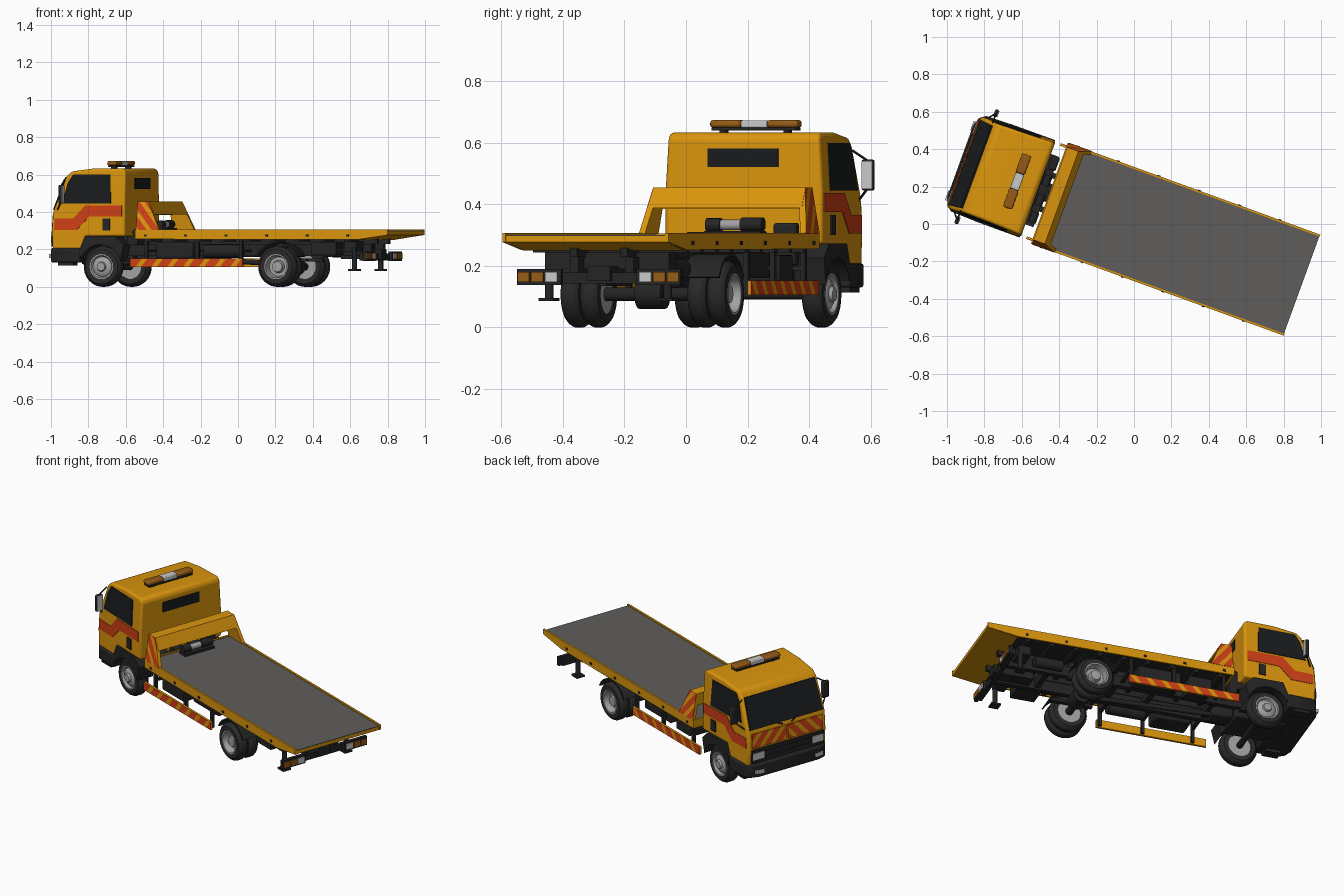
import bpy, bmesh, math
from math import pi, cos, sin
from mathutils import Matrix, Vector

if "Cube" in bpy.data.objects:
    bpy.data.objects.remove(bpy.data.objects["Cube"])

# The truck is built along x (cab at -x), then every part is turned 20 degrees
TURN = Matrix.Rotation(math.radians(-20), 4, 'Z')

def mat(name, *c):
    m = bpy.data.materials.new(name)
    m.diffuse_color = (*c, 1)
    m.use_nodes = True
    m.node_tree.nodes["Principled BSDF"].inputs["Base Color"].default_value = m.diffuse_color
    return m

YELLOW = mat("orange yellow paint", .70, .30, .004)
RED = mat("red paint", .62, .05, .008)
BLACK = mat("black", .018, .018, .019)
RUBBER = mat("tyre rubber", .022, .022, .022)
GLASS = mat("dark glass", .010, .011, .012)
DECK = mat("deck grey", .115, .11, .108)
STEEL = mat("wheel steel", .36, .36, .36)
AMBER = mat("amber lens", .30, .105, .008)
LIGHT = mat("pale lens", .58, .58, .58)

def finish(name, bm, *mats, bevel=0, seg=2):
    bmesh.ops.recalc_face_normals(bm, faces=bm.faces)
    bm.transform(TURN)
    for f in bm.faces:
        f.smooth = True
    for e in bm.edges:
        e.smooth = e.calc_face_angle(0) < math.radians(35)
    me = bpy.data.meshes.new(name)
    bm.to_mesh(me)
    bm.free()
    for m in mats:
        me.materials.append(m)
    ob = bpy.data.objects.new(name, me)
    bpy.context.collection.objects.link(ob)
    if bevel:
        mod = ob.modifiers.new("bevel", 'BEVEL')
        mod.width, mod.segments, mod.limit_method = bevel, seg, 'ANGLE'
        mod.angle_limit = math.radians(35)
    return ob

def solid_bm(pts, d):
    bm = bmesh.new()
    f = bm.faces.new([bm.verts.new(p) for p in pts])
    r = bmesh.ops.extrude_face_region(bm, geom=[f])
    bmesh.ops.translate(bm, vec=d, verts=[v for v in r['geom'] if isinstance(v, bmesh.types.BMVert)])
    bmesh.ops.recalc_face_normals(bm, faces=bm.faces)
    return bm

def solid(name, pts, d, m, **k):
    return finish(name, solid_bm(pts, d), m, **k)

def prism(name, pts, y0, y1, m, **k):
    return solid(name, [(x, y0, z) for x, z in pts], (0, y1 - y0, 0), m, **k)

def box(name, x0, x1, y0, y1, z0, z1, m, **k):
    return prism(name, [(x0, z0), (x1, z0), (x1, z1), (x0, z1)], y0, y1, m, **k)

def tube(name, a, b, r, m, seg=16):
    a, b = Vector(a), Vector(b)
    bm = bmesh.new()
    M = Matrix.Translation((a + b) / 2) @ (b - a).to_track_quat('Z', 'Y').to_matrix().to_4x4()
    bmesh.ops.create_cone(bm, cap_ends=True, segments=seg, radius1=r, radius2=r, depth=(b - a).length, matrix=M)
    return finish(name, bm, m)

def lathe(name, prof, x, z, s, m, seg=32):
    """Turn (radius, y) points about a sideways axis."""
    bm = bmesh.new()
    rings = [[bm.verts.new((x + r * cos(2*pi*i/seg), s * y, z + r * sin(2*pi*i/seg))) for i in range(seg)] for r, y in prof]
    for p, q in zip(rings, rings[1:]):
        for i in range(seg):
            j = (i + 1) % seg
            bm.faces.new((p[i], p[j], q[j], q[i]))
    bmesh.ops.remove_doubles(bm, verts=bm.verts, dist=1e-5)
    return finish(name, bm, m)

def striped(name, pts, d, n, period, share=.6):
    """Thin plate cut into diagonal red and yellow bands along n."""
    bm, n = solid_bm(pts, d), Vector(n).normalized()
    for k in range(-40, 40):
        for t in (k * period, (k + share) * period):
            bmesh.ops.bisect_plane(bm, geom=bm.verts[:] + bm.edges[:] + bm.faces[:], plane_co=n * t, plane_no=n)
    for f in bm.faces:
        f.material_index = 0 if (f.calc_center_median().dot(n) / period) % 1 < share else 1
    return finish(name, bm, RED, YELLOW)

# ---- cab shell: side profile, narrowing to the front and above the belt line
def half(x, z):
    return .273 - .03 * (-.545 - x) - .06 * max(0, z - .44)

cab = [(-.962, .19), (-.968, .30), (-.960, .40), (-.886, .59), (-.858, .617), (-.72, .634),
       (-.562, .634), (-.545, .615), (-.545, .27), (-.77, .27), (-.80, .19)]
bm = solid_bm([(x, -1, z) for x, z in cab], (0, 2, 0))
bmesh.ops.bisect_plane(bm, geom=bm.verts[:] + bm.edges[:] + bm.faces[:], plane_co=(0, 0, .44), plane_no=(0, 0, 1))
for v in bm.verts:
    v.co.y *= half(v.co.x, v.co.z)
finish("cab_shell", bm, YELLOW, bevel=.018, seg=3)

def side_plate(name, pts, s, m, t=.004):
    solid(name, [(x, s * (half(x, z) - .002), z) for x, z in pts], (0, s * (t + .002), 0), m)

for s in (-1, 1):
    side_plate("side_window", [(-.905, .445), (-.625, .445), (-.63, .60), (-.845, .60), (-.875, .555)], s, GLASS)
    side_plate("side_stripe", [(-.562, .375), (-.75, .375), (-.82, .305), (-.95, .305), (-.947, .365),
                               (-.84, .365), (-.77, .436), (-.562, .436)], s, RED, .003)
    side_plate("door_handle", [(-.67, .30), (-.63, .30), (-.63, .365), (-.67, .365)], s, BLACK, .006)
    # wheel arch over the front tyre
    arc = [(-.684 + .118 * cos(a), .108 + .118 * sin(a)) for a in [math.radians(15 + 11 * i) for i in range(14)]]
    prism("front_wheel_arch", arc + [(-.805, .19), (-.77, .272), (-.60, .272), (-.55, .225)], s * .17, s * .277, BLACK)
    # mirror with two arms
    box("mirror_housing", -.905, -.886, s * .283, s * .325, .445, .545, BLACK, bevel=.006)
    box("mirror_glass", -.887, -.882, s * .286, s * .322, .449, .541, LIGHT)
    tube("mirror_top_arm", (-.895, s * .25, .575), (-.895, s * .305, .54), .004, BLACK, 8)
    tube("mirror_low_arm", (-.935, s * .255, .41), (-.895, s * .305, .455), .004, BLACK, 8)
    # nose: red chevrons, headlamp, fog lamp, step
    striped("nose_chevron", [(-.968, s * .005, .305), (-.968, s * .235, .305), (-.962, s * .235, .388),
            (-.962, s * .005, .388)], (-.006, 0, 0), (0, 1, s * .9), .058)
    box("headlamp", -.978, -.95, s * .16, s * .235, .235, .275, LIGHT)
    box("fog_lamp", -.994, -.97, s * .17, s * .225, .155, .175, LIGHT)
    box("front_step", -.93, -.84, s * .2, s * .262, .113, .14, BLACK)
    tube("wiper", (-.966, s * .03, .40), (-.945, s * .15, .45), .004, BLACK, 6)

# windscreen, rear window, grille and wrap-round bumper
solid("windscreen", [(-.956, -.243, .41), (-.956, .243, .41), (-.889, .235, .583), (-.889, -.235, .583)], (-.008, 0, .003), GLASS)
box("rear_window", -.55, -.541, -.122, .122, .522, .582, GLASS)
box("grille", -.974, -.95, -.24, .24, .215, .295, BLACK)
for z in (.24, .27):
    box("grille_slat", -.980, -.97, -.15, .15, z - .005, z + .005, BLACK)
plan = [(-.80, .276), (-.94, .272), (-.972, .25), (-.988, .2)]
solid("front_bumper", [(x, y, .13) for x, y in plan] + [(x, -y, .13) for x, y in reversed(plan)], (0, 0, .078), BLACK, bevel=.008)

# ---- roof light bar
box("light_bar_base", -.688, -.642, -.145, .145, .64, .65, BLACK)
for s in (-1, 1):
    box("light_bar_amber", -.691, -.639, s * .045, s * .152, .649, .674, AMBER, bevel=.009)
    box("light_bar_foot", -.68, -.65, s * .10, s * .12, .628, .642, BLACK)
box("light_bar_centre", -.689, -.641, -.045, .045, .649, .673, LIGHT, bevel=.004)

# ---- flat bed: deck, side rails, sloping tail
box("deck_plate", -.472, .953, -.278, .278, .288, .300, DECK)
box("bed_front_edge", -.482, -.47, -.285, .285, .255, .305, YELLOW)
prism("bed_tail", [(.78, .25), (.954, .277), (.954, .297), (.78, .289)], -.278, .278, YELLOW)
box("bed_under_plate", -.47, .79, -.277, .277, .262, .288, BLACK)
for s in (-1, 1):
    prism("bed_side_rail", [(-.482, .255), (.78, .252), (.956, .277), (.956, .307), (-.482, .307)], s * .276, s * .287, YELLOW)
    for i in range(6):
        box("rail_clip", -.43 + i * .23, -.415 + i * .23, s * .284, s * .291, .268, .280, BLACK)
for i in range(9):
    box("bed_cross_beam", -.42 + i * .14, -.395 + i * .14, -.265, .265, .243, .263, BLACK)

# ---- headboard: beam on two leaning legs
lean = lambda z: .286 - .17 * (z - .305)
prism("headboard_beam", [(-.476, .385), (-.476, .455), (-.412, .455), (-.380, .388), (-.388, .388), (-.418, .445), (-.466, .445), (-.466, .385)],
      -.262, .262, YELLOW)
leg = [(-.476, .303), (-.345, .303), (-.412, .455), (-.476, .455)]
for s in (-1, 1):
    solid("headboard_leg", [(x, s * lean(z), z) for x, z in leg], (0, -s * .018, 0), YELLOW)
    striped("headboard_leg_stripes", [(x, s * lean(z), z) for x, z in leg], (0, s * .003, 0), (1, 0, .8), .056)

# winch on the deck
tube("winch_drum", (-.42, -.03, .333), (-.42, .04, .333), .017, STEEL)
tube("winch_motor", (-.42, .04, .335), (-.42, .115, .335), .022, BLACK)
tube("winch_gearbox", (-.42, -.08, .333), (-.42, -.03, .333), .022, BLACK)
box("winch_base", -.445, -.39, -.08, .115, .299, .314, BLACK)

# ---- wheels
def tyre(name, x, y0, y1, s):
    w = y1 - y0
    lathe(name, [(.066, y0), (.092, y0), (.103, y0 + .15*w), (.108, y0 + .3*w), (.108, y1 - .3*w),
                 (.103, y1 - .15*w), (.092, y1), (.066, y1), (.066, y0)], x, .108, s, RUBBER, 40)

for s in (-1, 1):
    tyre("front_tyre", -.684, .185, .255, s)
    lathe("front_rim", [(0, .19), (.067, .19), (.067, .256), (.060, .256), (.053, .242), (.040, .252), (.026, .254), (.022, .266), (0, .266)], -.684, .108, s, STEEL)
    tyre("rear_inner_tyre", .32, .155, .217, s)
    tyre("rear_outer_tyre", .32, .222, .284, s)
    lathe("rear_rim", [(0, .16), (.067, .16), (.067, .285), (.060, .285), (.052, .245), (.034, .245), (.028, .27), (0, .272)], .32, .108, s, STEEL)
    # rear mudguard
    ang = [math.radians(25 + 13 * i) for i in range(11)]
    prism("rear_mudguard", [(.32 + .132 * cos(a), .108 + .132 * sin(a)) for a in ang] +
          [(.32 + .124 * cos(a), .108 + .124 * sin(a)) for a in reversed(ang)], s * .15, s * .274, BLACK)

    # ---- striped side guard with hangers
    box("side_guard", -.515, .125, s * .258, s * .268, .105, .152, YELLOW)
    striped("side_guard_stripes", [(-.515, s * .268, .105), (.125, s * .268, .105), (.125, s * .268, .152),
            (-.515, s * .268, .152)], (0, s * .004, 0), (1, 0, -.8), .07, .65)
    for x in (-.44, -.15, .10):
        box("guard_hanger", x, x + .018, s * .24, s * .258, .11, .265, BLACK)
        box("guard_strut", x, x + .018, s * .09, s * .25, .185, .2, BLACK)

    # ---- chassis rails and rear gear
    box("chassis_rail", -.94, .80, s * .08, s * .11, .165, .228, BLACK)
    box("subframe_rail", -.47, .83, s * .075, s * .10, .228, .263, BLACK)
    tube("jack_leg", (.737, s * .205, .09), (.737, s * .205, .21), .014, BLACK)
    box("jack_foot", .71, .764, s * .18, s * .232, .085, .095, BLACK)
    box("leaf_spring", .20, .44, s * .115, s * .14, .135, .152, BLACK)
    box("front_spring", -.80, -.57, s * .115, s * .14, .135, .152, BLACK)
    # rear lamp cluster
    box("rear_lamp_panel", .81, .83, s * .13, s * .283, .138, .190, BLACK)
    for y0, y1, m in ((.238, .278, AMBER), (.190, .232, AMBER), (.142, .184, LIGHT)):
        box("rear_lamp", .829, .836, s * y0, s * y1, .148, .180, m)

box("rear_underrun_bar", .79, .815, -.27, .27, .142, .178, BLACK)
box("rear_cross_beam", .68, .75, -.215, .215, .19, .243, BLACK)
box("tow_arm", .60, .83, -.04, .04, .15, .20, BLACK)
tube("rear_axle", (.32, -.2, .108), (.32, .2, .108), .022, BLACK)
tube("rear_differential", (.32, -.045, .11), (.32, .045, .11), .05, BLACK)
tube("front_axle", (-.684, -.2, .108), (-.684, .2, .108), .018, BLACK)
tube("drive_shaft", (-.50, 0, .16), (.32, 0, .12), .014, BLACK)
for x in (-.90, -.45, -.1, .12, .52):
    box("chassis_cross_member", x, x + .03, -.09, .09, .175, .22, BLACK)

# engine, tanks and boxes under the cab and bed
box("engine", -.86, -.56, -.09, .09, .12, .27, BLACK, bevel=.01)
box("gearbox", -.56, -.44, -.05, .05, .13, .215, BLACK, bevel=.01)
box("air_intake", -.535, -.492, .12, .2, .2, .34, BLACK, bevel=.01)
box("cab_rear_support", -.56, -.50, -.2, .2, .225, .27, BLACK)
for y in (-.15, -.05, .06):
    tube("cab_rear_canister", (-.515, y - .03, .29), (-.515, y + .03, .29), .02, BLACK)
box("fuel_tank", -.38, -.17, -.245, -.115, .15, .238, BLACK, bevel=.012)
tube("air_tank", (-.12, -.18, .19), (.09, -.18, .19), .036, BLACK)
box("battery_box", -.37, -.24, .115, .235, .15, .235, BLACK, bevel=.005)
box("tool_box", -.19, .06, .115, .235, .16, .24, BLACK, bevel=.005)
tube("exhaust_silencer", (.48, .16, .19), (.64, .16, .19), .032, BLACK)
box("rear_valve_box", .5, .64, -.23, -.115, .17, .24, BLACK)
